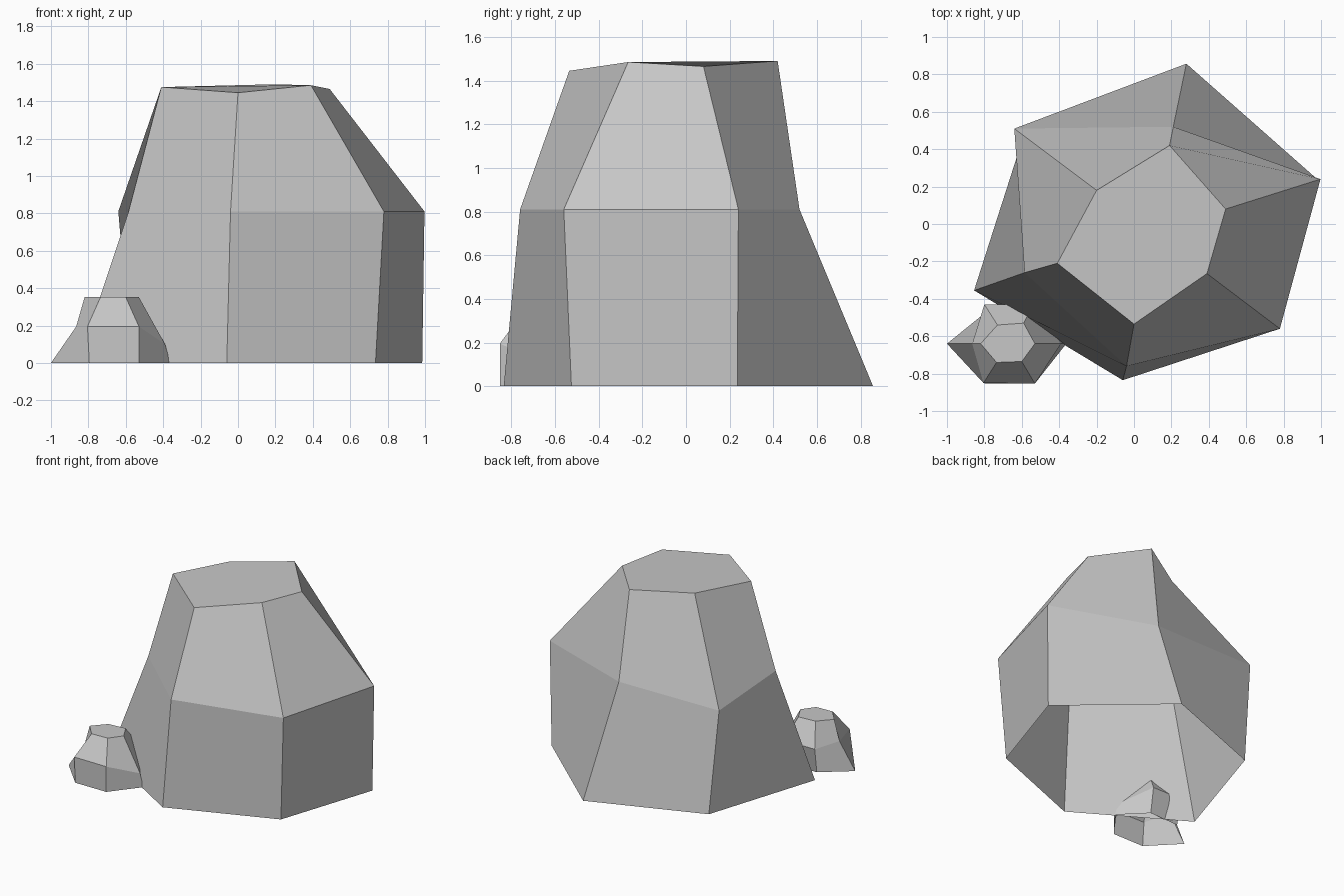
import bpy
import bmesh

cube = bpy.data.objects.get("Cube")
if cube:
    bpy.data.objects.remove(cube, do_unlink=True)

# Single stone colour
stone = bpy.data.materials.new("stone_grey")
stone.use_nodes = True
grey = (0.57, 0.57, 0.57, 1.0)
stone.diffuse_color = grey
bsdf = stone.node_tree.nodes["Principled BSDF"]
bsdf.inputs["Base Color"].default_value = grey
bsdf.inputs["Roughness"].default_value = 0.9


def make_rock(name, rings):
    """Bridge matching rings from the ground up, cap the top, leave the base open."""
    bm = bmesh.new()
    loops = [[bm.verts.new(p) for p in ring] for ring in rings]
    for low, high in zip(loops, loops[1:]):
        n = len(low)
        for i in range(n):
            j = (i + 1) % n
            bm.faces.new((low[i], low[j], high[j], high[i]))
    bm.faces.new(loops[-1])
    mesh = bpy.data.meshes.new(name)
    bm.to_mesh(mesh)
    bm.free()
    mesh.materials.append(stone)
    obj = bpy.data.objects.new(name, mesh)
    bpy.context.collection.objects.link(obj)
    return obj


def level(points, z):
    return [(x, y, z) for x, y in points]


# Large boulder: six irregular corners, counter-clockwise from the front
base = level([(-0.06, -0.835), (0.735, -0.525), (0.985, 0.235),
              (0.28, 0.857), (-0.57, 0.535), (-0.855, -0.355)], 0)
waist = level([(-0.04, -0.76), (0.78, -0.56), (0.997, 0.24),
               (0.21, 0.52), (-0.64, 0.51), (-0.585, -0.26)], 0.81)
crown = [(0.0, -0.535, 1.445), (0.39, -0.265, 1.485), (0.49, 0.08, 1.465),
         (0.19, 0.42, 1.49), (-0.2, 0.18, 1.475), (-0.41, -0.21, 1.475)]
make_rock("large_boulder", [base, waist, crown])

# Small stone beside it
base = level([(-0.795, -0.853), (-0.53, -0.853), (-0.362, -0.64),
              (-0.54, -0.46), (-0.79, -0.47), (-1.0, -0.64)], 0)
waist = level([(-0.805, -0.85), (-0.53, -0.853), (-0.39, -0.64),
               (-0.54, -0.43), (-0.8, -0.43), (-0.865, -0.64)], 0.195)
waist[2] = (-0.39, -0.64, 0.1)
crown = level([(-0.735, -0.74), (-0.6, -0.735), (-0.53, -0.64),
               (-0.59, -0.53), (-0.73, -0.54), (-0.82, -0.64)], 0.352)
make_rock("small_stone", [base, waist, crown])
